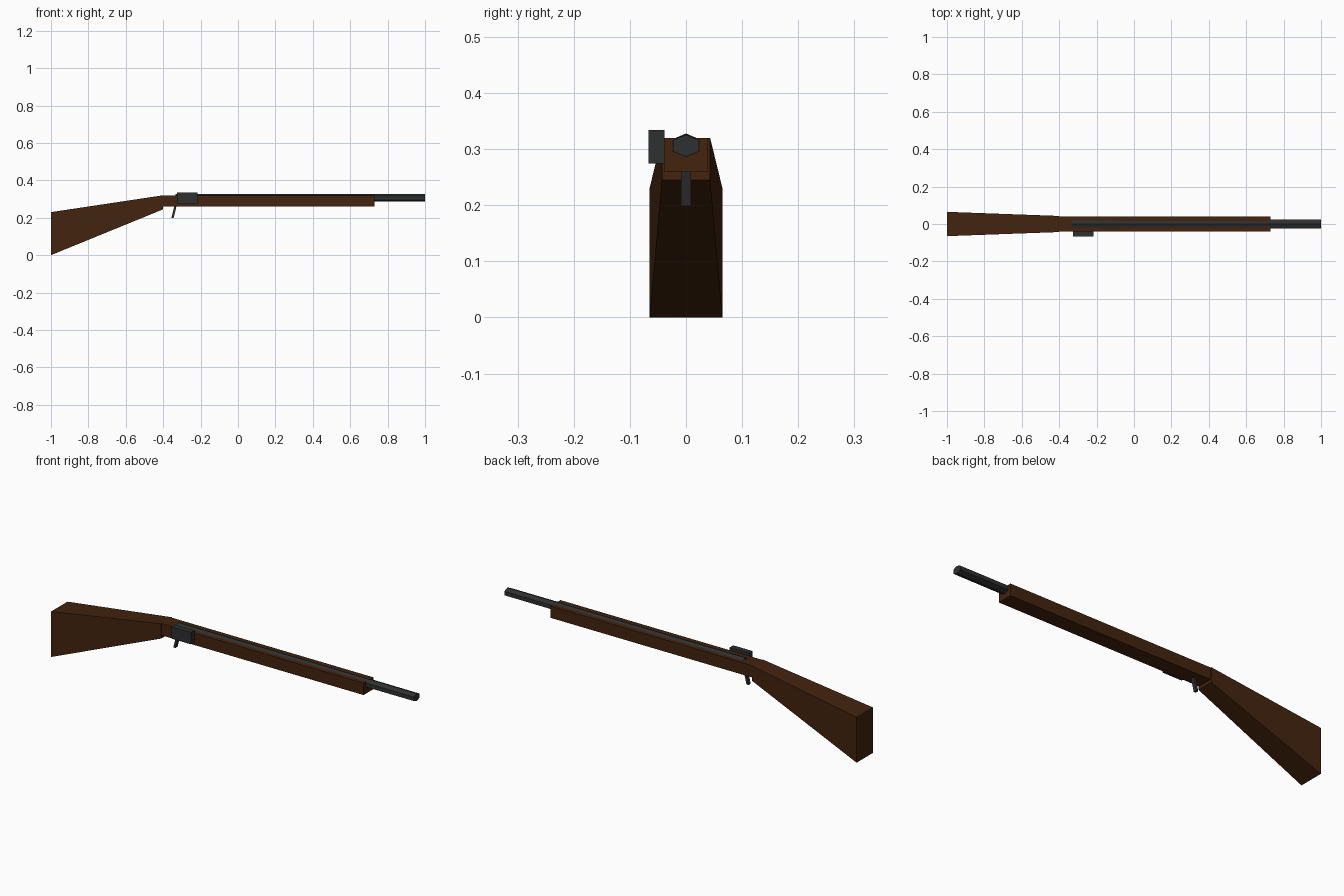
import bpy, math

if "Cube" in bpy.data.objects:
    bpy.data.objects.remove(bpy.data.objects["Cube"])

def material(name, rgb):
    m = bpy.data.materials.new(name)
    m.diffuse_color = (*rgb, 1)
    m.use_nodes = True
    m.node_tree.nodes["Principled BSDF"].inputs["Base Color"].default_value = m.diffuse_color
    return m

wood = material("dark walnut wood", (0.056, 0.017, 0.0045))
metal = material("dark gun metal", (0.028, 0.029, 0.030))

def loft(name, rings, mat):
    """Flat-faced solid running through equal-sized rings of points, capped."""
    n = len(rings[0])
    verts = [p for r in rings for p in r]
    faces = [(k * n + i, k * n + (i + 1) % n, (k + 1) * n + (i + 1) % n, (k + 1) * n + i)
             for k in range(len(rings) - 1) for i in range(n)]
    faces += [tuple(reversed(range(n))), tuple(range(len(verts) - n, len(verts)))]
    me = bpy.data.meshes.new(name)
    me.from_pydata(verts, [], faces)
    me.materials.append(mat)
    me.update()
    ob = bpy.data.objects.new(name, me)
    bpy.context.collection.objects.link(ob)
    return ob

def rect(x, y0, y1, z0, z1):
    return [(x, y0, z0), (x, y1, z0), (x, y1, z1), (x, y0, z1)]

def hexagon(x, ry, rz, zc):
    # point-up hexagon, wider than tall
    return [(x, ry / 0.866 * math.cos(a), zc + rz * math.sin(a))
            for a in (math.radians(30 + 60 * i) for i in range(6))]

# tapered butt stock
loft("butt_stock", [rect(-1.0, -0.065, 0.065, 0.0, 0.23),
                    rect(-0.40, -0.043, 0.043, 0.245, 0.32)], wood)

# long fore stock under the barrel
loft("fore_stock", [rect(-0.40, -0.039, 0.039, 0.26, 0.32),
                    rect(0.73, -0.039, 0.039, 0.26, 0.32)], wood)

# six-sided barrel, slightly tapered
loft("barrel", [hexagon(-0.333, 0.0255, 0.0218, 0.306),
                hexagon(1.0, 0.0235, 0.0197, 0.306)], metal)

# lock plate on the front side
loft("lock_plate", [rect(-0.325, -0.067, -0.038, 0.274, 0.334),
                    rect(-0.217, -0.067, -0.038, 0.274, 0.334)], metal)

# slanted trigger
loft("trigger", [[(x - 0.006, -0.0085, z), (x + 0.006, -0.0085, z),
                  (x + 0.006, 0.0085, z), (x - 0.006, 0.0085, z)]
                 for x, z in ((-0.35, 0.199), (-0.334, 0.265))], metal)
